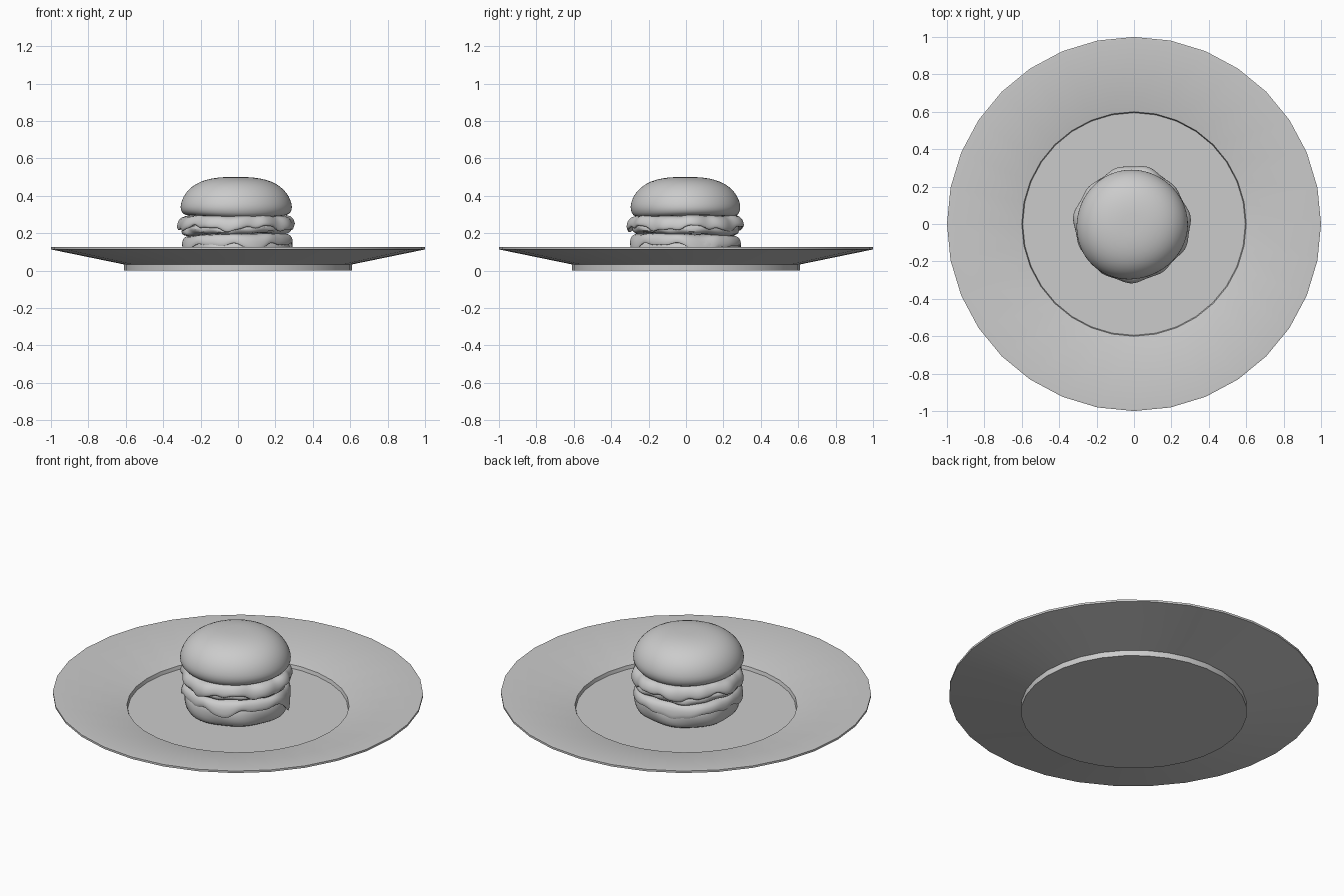
import bpy, bmesh, math
from math import sin, cos, pi

if "Cube" in bpy.data.objects:
    bpy.data.objects.remove(bpy.data.objects["Cube"])


def lathe(name, profile, segs, wobble=None, centre=(0, 0), angle=35):
    """Spin a (radius, z) profile; wobble(angle, radius, z) returns (d_radius, d_z)."""
    bm = bmesh.new()
    rings = []
    for i in range(segs):
        a = 2 * pi * i / segs
        ring = []
        for r, z in profile:
            dr, dz = wobble(a, r, z) if wobble and r > 0.001 else (0, 0)
            ring.append(bm.verts.new((centre[0] + (r + dr) * cos(a),
                                      centre[1] + (r + dr) * sin(a), z + dz)))
        rings.append(ring)
    for i in range(segs):
        p, q = rings[i], rings[(i + 1) % segs]
        for j in range(len(profile) - 1):
            bm.faces.new((p[j], q[j], q[j + 1], p[j + 1]))
    bmesh.ops.remove_doubles(bm, verts=bm.verts, dist=1e-5)
    bmesh.ops.recalc_face_normals(bm, faces=bm.faces)
    mesh = bpy.data.meshes.new(name)
    bm.to_mesh(mesh)
    bm.free()
    obj = bpy.data.objects.new(name, mesh)
    bpy.context.collection.objects.link(obj)
    bpy.ops.object.select_all(action='DESELECT')
    obj.select_set(True)
    bpy.context.view_layer.objects.active = obj
    bpy.ops.object.shade_smooth_by_angle(angle=math.radians(angle))
    return obj


def soften(obj):
    mod = obj.modifiers.new("Subdivision", 'SUBSURF')
    mod.levels = mod.render_levels = 1


# plate: flat foot, flared rim, shallow step down to the well
lathe("plate", [(0, 0), (0.61, 0), (0.61, 0.033), (1.0, 0.113), (1.0, 0.125),
                (0.99, 0.127), (0.6, 0.05), (0.595, 0.03), (0, 0.03)], 32)


# bottom bun, slightly lumpy
def bun_lumps(a, r, z):
    return (0.005 * sin(3 * a + 1) + 0.004 * sin(7 * a + 30 * z),
            0.006 * sin(2 * a + 0.5) * (z > 0.1))


soften(lathe("bottom_bun", [(0, 0.03), (0.245, 0.03), (0.272, 0.045), (0.285, 0.08),
                            (0.287, 0.12), (0.278, 0.155), (0.25, 0.175), (0.2, 0.178)],
             48, bun_lumps, (-0.01, 0), 60))


# cheese slice: four corners, the one at the right hanging lowest
def cheese_drape(a, r, z):
    corner = max(0, cos(4 * (a - 0.35))) ** 2
    depth = 0.03 + 0.055 * max(0, cos(a - 0.35)) ** 6
    k = max(0, min(1, (r - 0.25) / 0.04))
    ragged = 0.007 * sin(9 * a) + 0.005 * sin(17 * a + 1)
    low = 1 if z < 0.165 else 0.3
    return (0.006 * sin(5 * a + 2) * k,
            0.008 * sin(a + 2.4) - k * low * (corner * depth + ragged))


soften(lathe("cheese", [(0.2, 0.192), (0.26, 0.192), (0.288, 0.183), (0.298, 0.15),
                        (0.294, 0.13), (0.288, 0.135), (0.282, 0.165), (0.25, 0.18)],
             64, cheese_drape, (-0.008, 0), 60))


# patty, rough edge
def patty_rough(a, r, z):
    k = 1 if r > 0.25 else 0
    return (k * (0.007 * sin(6 * a + 40 * z) + 0.006 * sin(13 * a + 1 + 90 * z)),
            0.005 * sin(5 * a) + 0.008 * sin(a + 2.4))


soften(lathe("patty", [(0.2, 0.19), (0.262, 0.188), (0.285, 0.2), (0.29, 0.22),
                       (0.283, 0.24), (0.24, 0.25)], 64, patty_rough, (-0.01, 0), 60))


# upper slice with a ragged, rippling lower edge
def ruffle(a, r, z):
    k = max(0, min(1, (r - 0.22) / 0.07))
    edge = 1 if z < 0.25 else 0.35
    return (k * (0.007 * sin(4 * a + 2) + 0.006 * sin(11 * a)),
            k * edge * (0.012 * sin(5 * a + 0.7) + 0.008 * sin(12 * a)
                        + 0.005 * sin(23 * a + 1)))


soften(lathe("ruffled_filling", [(0.2, 0.297), (0.272, 0.295), (0.295, 0.278),
                                 (0.307, 0.25), (0.306, 0.228), (0.297, 0.222),
                                 (0.285, 0.24), (0.24, 0.25)],
             80, ruffle, (-0.01, 0), 60))


# top bun dome
def dome_lumps(a, r, z):
    k = r / 0.3
    return (0.004 * k * sin(2 * a + 0.6) + 0.003 * k * sin(3 * a + 2),
            0.006 * k * sin(2 * a + 1) * (z < 0.32))


soften(lathe("top_bun", [(0.2, 0.292), (0.255, 0.288), (0.283, 0.297), (0.297, 0.325),
                         (0.296, 0.355), (0.282, 0.395), (0.255, 0.432), (0.215, 0.464),
                         (0.16, 0.487), (0.09, 0.499), (0, 0.501)],
             48, dome_lumps, (-0.012, -0.004), 60))
